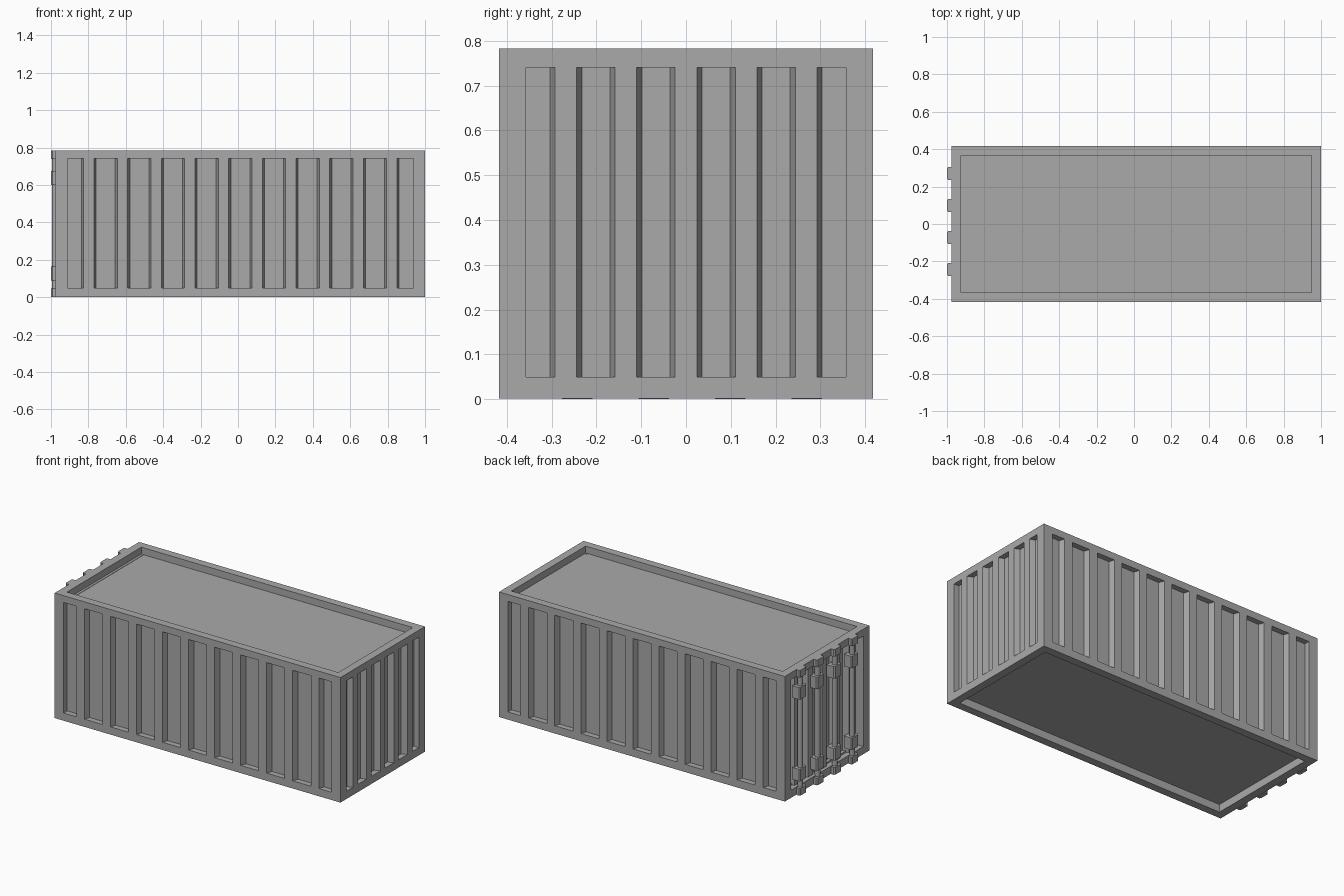
import bpy, bmesh
from math import pi, radians
from mathutils import Matrix, Vector

cube = bpy.data.objects.get("Cube")
if cube:
    bpy.data.objects.remove(cube, do_unlink=True)

grey = bpy.data.materials.new("container_grey")
grey.use_nodes = True
colour = (0.4, 0.4, 0.4, 1)
grey.diffuse_color = colour
grey.node_tree.nodes["Principled BSDF"].inputs["Base Color"].default_value = colour

# Overall sizes of the shell
X0, X1 = -0.975, 1.0
CX = (X0 + X1) / 2
HALF_Y = 0.417
HEIGHT = 0.783
BEAM = 0.05
Z_LOW, Z_HIGH = 0.05, 0.74
DEPTH = 0.035
SLOPE = 0.012


def finish(name, bm):
    bmesh.ops.recalc_face_normals(bm, faces=bm.faces)
    mesh = bpy.data.meshes.new(name)
    bm.to_mesh(mesh)
    bm.free()
    mesh.materials.append(grey)
    obj = bpy.data.objects.new(name, mesh)
    bpy.context.collection.objects.link(obj)
    return obj


def add_box(bm, low, high):
    low, high = Vector(low), Vector(high)
    size = Matrix.Diagonal((high - low).to_4d())
    bmesh.ops.create_cube(bm, size=1, matrix=Matrix.Translation((low + high) / 2) @ size)


def boxes(name, pairs):
    bm = bmesh.new()
    for low, high in pairs:
        add_box(bm, low, high)
    return finish(name, bm)


def prism(name, outline, z0, z1):
    bm = bmesh.new()
    face = bm.faces.new([bm.verts.new((x, y, z0)) for x, y in outline])
    top = bmesh.ops.extrude_face_region(bm, geom=[face])["geom"]
    bmesh.ops.translate(bm, vec=(0, 0, z1 - z0),
                        verts=[v for v in top if isinstance(v, bmesh.types.BMVert)])
    return finish(name, bm)


def corrugated_wall(name, half, count, pitch, rib, outer, turn):
    """Wall with raised ribs, facing local -y, then turned about the shell centre."""
    inner = -outer + DEPTH
    outline = [(-half, inner)]
    for i in range(count):
        c = (i - (count - 1) / 2) * pitch
        outline += [(c - rib / 2 - SLOPE, inner), (c - rib / 2, -outer),
                    (c + rib / 2, -outer), (c + rib / 2 + SLOPE, inner)]
    outline += [(half, inner), (half, inner + 0.01), (-half, inner + 0.01)]
    obj = prism(name, outline, Z_LOW, Z_HIGH)
    obj.data.transform(Matrix.Translation((CX, 0, 0)) @ Matrix.Rotation(turn, 4, "Z"))
    return obj


# Top and bottom frames
def frame(name, z0, z1):
    pairs = [((X0, s * HALF_Y - (BEAM if s > 0 else 0), z0),
              (X1, s * HALF_Y + (BEAM if s < 0 else 0), z1)) for s in (-1, 1)]
    y = HALF_Y - BEAM
    pairs += [((x, -y, z0), (x + BEAM, y, z1)) for x in (X0, X1 - BEAM)]
    return boxes(name, pairs)


frame("bottom_frame", 0.002, Z_LOW)
frame("top_frame", Z_HIGH, HEIGHT)

# Corner posts
boxes("corner_posts", [
    ((x, y, Z_LOW), (x + 0.0625, y + 0.06, Z_HIGH))
    for x in (X0, X1 - 0.0625) for y in (-HALF_Y, HALF_Y - 0.06)])

# Floor and sunken roof
IN_Y = HALF_Y - DEPTH
boxes("floor", [((X0 + DEPTH, -IN_Y, 0.05), (X1 - DEPTH, IN_Y, 0.06))])
boxes("roof", [((X0 + DEPTH, -IN_Y, 0.725), (X1 - DEPTH, IN_Y, 0.738))])

# Ribbed walls
HALF_X = (X1 - X0) / 2
corrugated_wall("front_wall", 0.925, 10, 0.18, 0.055, HALF_Y, 0)
corrugated_wall("back_wall", 0.925, 10, 0.18, 0.055, HALF_Y, pi)
corrugated_wall("end_wall", 0.357, 5, 0.134, 0.048, HALF_X, pi / 2)
corrugated_wall("door_wall", 0.357, 5, 0.134, 0.048, HALF_X - 0.02, -pi / 2)


# Door locking bars: rod, two chamfered clamps and two end caps each
def bracket(name, y, back, z0, z1):
    w, c = 0.034, 0.007
    return prism(name, [(back, y - w), (-1 + c, y - w), (-1, y - w + c),
                        (-1, y + w - c), (-1 + c, y + w), (back, y + w)], z0, z1)


for n in range(4):
    y = -0.243 + n * 0.171
    bm = bmesh.new()
    bmesh.ops.create_cone(bm, cap_ends=True, segments=12, radius1=0.016, radius2=0.016,
                          depth=0.74, matrix=Matrix.Translation((-0.978, y, 0.39)))
    rod = finish(f"lock_rod_{n + 1}", bm)
    bpy.ops.object.select_all(action="DESELECT")
    rod.select_set(True)
    bpy.context.view_layer.objects.active = rod
    bpy.ops.object.shade_smooth_by_angle(angle=radians(40))
    bracket(f"lower_cap_{n + 1}", y, X0, 0, 0.045)
    bracket(f"upper_cap_{n + 1}", y, X0, 0.738, HEIGHT)
    bracket(f"lower_clamp_{n + 1}", y, -0.945, 0.09, 0.165)
    bracket(f"upper_clamp_{n + 1}", y, -0.945, 0.6, 0.675)
